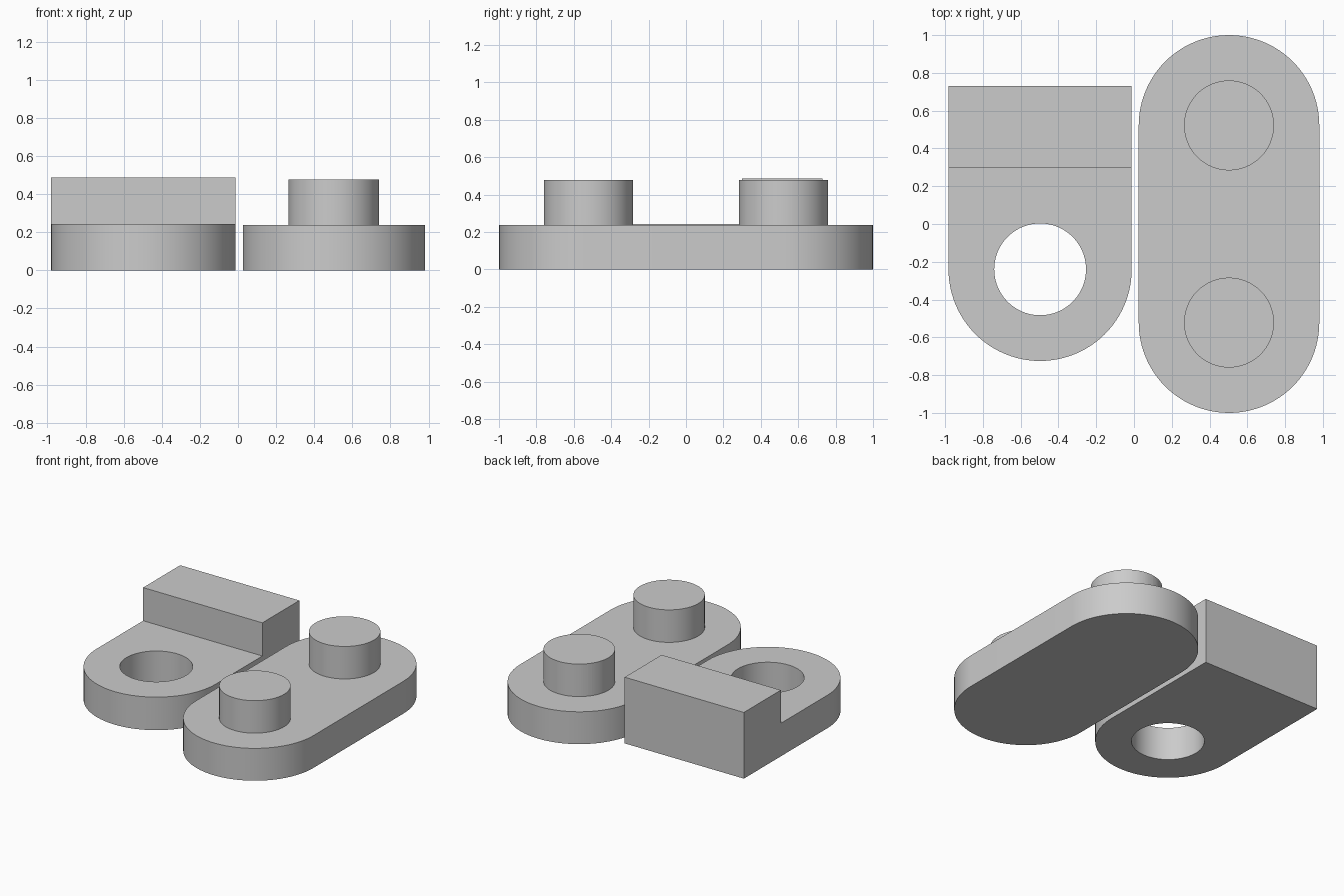
import bpy, bmesh, math

if "Cube" in bpy.data.objects:
    bpy.data.objects.remove(bpy.data.objects["Cube"])

grey = bpy.data.materials.new("plain grey")
grey.diffuse_color = (0.6, 0.6, 0.6, 1)
grey.use_nodes = True
grey.node_tree.nodes["Principled BSDF"].inputs["Base Color"].default_value = grey.diffuse_color
SEG = 48  # segments per half circle


def arc(cx, cy, r, start):
    """Half circle of points, counter-clockwise from the start angle."""
    return [(cx + r * math.cos(start + math.pi * i / SEG),
             cy + r * math.sin(start + math.pi * i / SEG)) for i in range(SEG + 1)]


def prism(name, outline, z0, z1, step=None):
    """Extruded outline; step = (y, z) raises the top behind y up to z."""
    bm = bmesh.new()
    base = bm.faces.new([bm.verts.new((x, y, z0)) for x, y in outline])
    top = bmesh.ops.extrude_face_region(bm, geom=[base], use_keep_orig=True)["geom"]
    bmesh.ops.translate(bm, vec=(0, 0, z1 - z0),
                        verts=[v for v in top if isinstance(v, bmesh.types.BMVert)])
    if step:
        y, z = step
        bm.normal_update()
        # Only the top face is split, then its rear half is pulled up
        bmesh.ops.bisect_plane(bm, geom=bm.verts[:] + bm.edges[:] + bm.faces[:],
                               plane_co=(0, y, 0), plane_no=(0, 1, 0))
        rear = [f for f in bm.faces if all(abs(v.co.z - z1) < 1e-5 and v.co.y > y - 1e-4
                                           for v in f.verts)]
        up = bmesh.ops.extrude_face_region(bm, geom=rear)["geom"]
        bmesh.ops.translate(bm, vec=(0, 0, z - z1),
                            verts=[v for v in up if isinstance(v, bmesh.types.BMVert)])
        bmesh.ops.dissolve_limit(bm, angle_limit=0.001, verts=bm.verts[:], edges=bm.edges[:])
    bmesh.ops.recalc_face_normals(bm, faces=bm.faces[:])
    mesh = bpy.data.meshes.new(name)
    bm.to_mesh(mesh)
    bm.free()
    mesh.materials.append(grey)
    obj = bpy.data.objects.new(name, mesh)
    bpy.context.collection.objects.link(obj)
    return obj


def cylinder(name, x, y, r, z0, z1):
    return prism(name, arc(x, y, r, 0)[:-1] + arc(x, y, r, math.pi)[:-1], z0, z1)


def combine(obj, tool, operation):
    bpy.ops.object.select_all(action='DESELECT')
    obj.select_set(True)
    bpy.context.view_layer.objects.active = obj
    mod = obj.modifiers.new("combine", 'BOOLEAN')
    mod.operation, mod.solver, mod.object = operation, 'EXACT', tool
    bpy.ops.object.modifier_apply(modifier=mod.name)
    bpy.data.objects.remove(tool)
    bpy.ops.object.shade_smooth_by_angle(angle=math.radians(30))


# End piece: round front, square raised back, through hole
CX, CY, R = -0.497, -0.24, 0.485
end_piece = prism("end_piece",
                  arc(CX, CY, R, math.pi) + [(CX + R, 0.73), (CX - R, 0.73)],
                  0, 0.243, step=(0.30, 0.487))
combine(end_piece, cylinder("hole_cutter", CX, CY, 0.243, -0.1, 0.4), 'DIFFERENCE')

# Link plate: rounded at both ends, with two pegs
LX, LY, LR = 0.503, 0.522, 0.478
link_plate = prism("link_plate", arc(LX, LY, LR, 0) + arc(LX, -LY, LR, math.pi), 0, 0.238)
for side in (-1, 1):
    combine(link_plate, cylinder("peg", LX, side * LY, 0.238, 0.1, 0.477), 'UNION')
